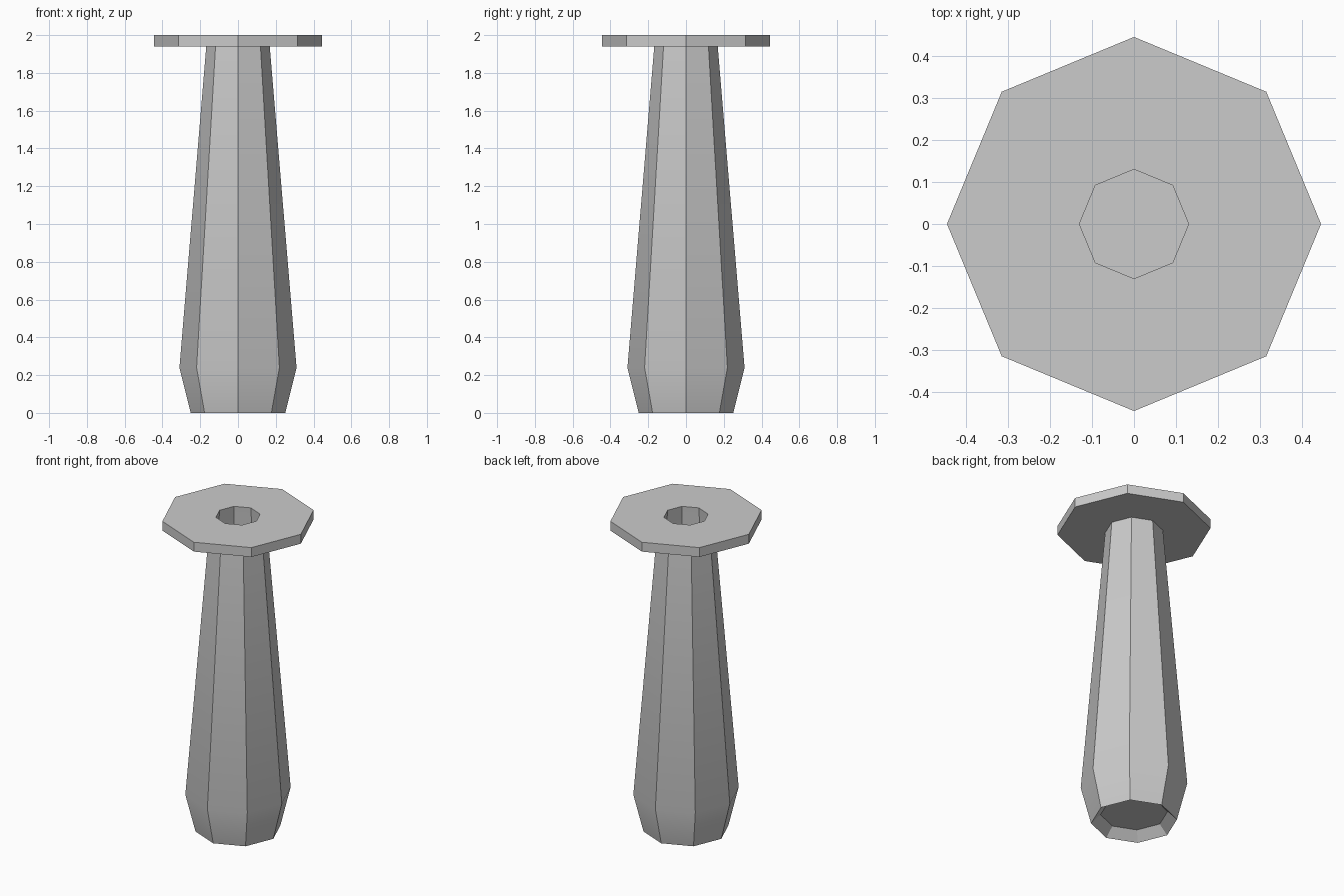
import bpy, bmesh, math

cube = bpy.data.objects.get("Cube")
if cube:
    bpy.data.objects.remove(cube, do_unlink=True)

SIDES = 8

grey = bpy.data.materials.new("plain grey")
grey.use_nodes = True
grey.diffuse_color = (0.6, 0.6, 0.6, 1)
grey.node_tree.nodes["Principled BSDF"].inputs["Base Color"].default_value = (0.6, 0.6, 0.6, 1)


def turned(name, profile, closed):
    """Turn a (radius, z) profile into an octagonal solid with corners on the axes."""
    bm = bmesh.new()
    rings = []
    for r, z in profile:
        angles = [math.tau * i / SIDES for i in range(SIDES)]
        rings.append([bm.verts.new((r * math.cos(a), r * math.sin(a), z)) for a in angles])
    pairs = list(zip(rings, rings[1:]))
    if closed:
        pairs.append((rings[-1], rings[0]))
    else:
        bm.faces.new(rings[0])
        bm.faces.new(rings[-1])
    for low, high in pairs:
        for i in range(SIDES):
            j = (i + 1) % SIDES
            bm.faces.new((low[i], low[j], high[j], high[i]))
    bmesh.ops.recalc_face_normals(bm, faces=bm.faces)
    mesh = bpy.data.meshes.new(name)
    bm.to_mesh(mesh)
    bm.free()
    mesh.materials.append(grey)
    obj = bpy.data.objects.new(name, mesh)
    bpy.context.collection.objects.link(obj)
    bpy.ops.object.select_all(action="DESELECT")
    obj.select_set(True)
    bpy.context.view_layer.objects.active = obj
    bpy.ops.object.shade_smooth_by_angle(angle=math.radians(30))
    return obj


# Hollow tapered handle: recessed base, outer wall, collar, then the inner bore and its floor
turned("hollow_handle", [
    (0.195, 0.055),
    (0.25, 0.0),
    (0.31, 0.24),
    (0.168, 1.94),
    (0.445, 1.94),
    (0.445, 2.0),
    (0.13, 2.0),
    (0.25, 0.26),
    (0.195, 0.065),
], closed=False)
